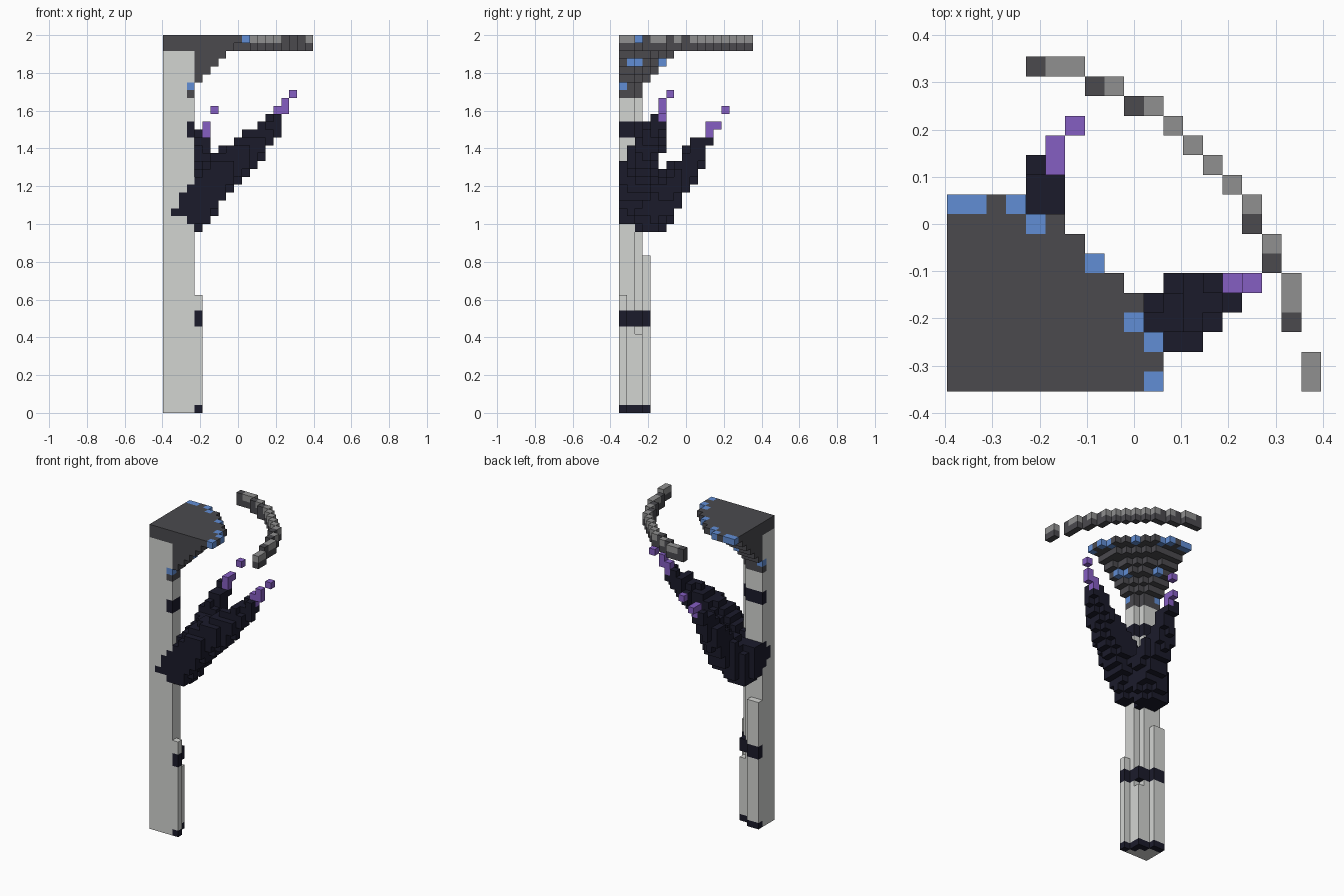
import bpy
import bmesh
from mathutils import Vector

cube = bpy.data.objects.get("Cube")
if cube:
    bpy.data.objects.remove(cube, do_unlink=True)

CELL = 1 / 24
ORIGIN = Vector((-19 / 48, -17 / 48, 0))
COLOURS = {
    "pale stone": (0.65, 0.66, 0.64),
    "mid grey": (0.28, 0.28, 0.28),
    "dark grey": (0.069, 0.068, 0.076),
    "charcoal": (0.011, 0.011, 0.024),
    "purple": (0.235, 0.112, 0.54),
    "blue": (0.12, 0.27, 0.66),
}
materials = {}
for name, rgb in COLOURS.items():
    mat = bpy.data.materials.new(name)
    mat.use_nodes = True
    mat.diffuse_color = (*rgb, 1)
    mat.node_tree.nodes["Principled BSDF"].inputs["Base Color"].default_value = (*rgb, 1)
    materials[name] = mat

cells = {}  # (i, j, k) -> (part, colour)


def put(part, colour, *spots):
    for spot in spots:
        cells[spot] = (part, colour)


def quarter_disc(limit):
    """Cells of a quarter disc around the inner corner."""
    n = int(limit ** 0.5) + 1
    return [(i, j) for i in range(n) for j in range(n)
            if i * i + (j + 1) ** 2 <= limit]


# Column core with a few raised flutes at its foot
CORE = quarter_disc(13)
FOOT = quarter_disc(18)
for k in range(46):
    put("column", "pale stone", *[(i, j, k) for i, j in CORE])
for i, j in set(FOOT) - set(CORE):
    top = 15 if i == 4 else 10 if i == 3 else 20
    put("column", "pale stone", *[(i, j, k) for k in range(top)])

# Dark bands on the outer cells of the column
for levels, disc in (((0, 11, 12), FOOT), ((35, 36), CORE)):
    outer = [(i, j) for i, j in disc
             if (i + 1, j) not in disc or (i, j + 1) not in disc]
    for k in levels:
        put("bands", "charcoal", *[(i, j, k) for i, j in outer])

# Flared capital
for k, radius in ((42, 4), (43, 5), (44, 6), (45, 7)):
    shell = set(quarter_disc(radius * (radius + 1))) - set(CORE)
    put("capital", "dark grey", *[(i, j, k) for i, j in shell])
for k in (40, 41):
    put("capital", "dark grey", *[(i, j, k) for i, j in CORE
                                  if (i + 1, j) not in CORE or (i, j + 1) not in CORE])
for k, limit in ((46, 80), (47, 110)):
    put("capital", "dark grey", *[(i, j, k) for i, j in quarter_disc(limit)])

# Blue inlays on the capital
RIM = [(10, 0), (10, 2), (9, 3), (7, 6), (4, 8), (0, 9), (1, 9), (3, 9)]
put("capital", "blue", *[(i, j, 47) for i, j in RIM])
put("capital", "blue", (6, 1, 44), (5, 2, 44), (2, 5, 44), (3, 0, 41), (0, 2, 41))


def branch(part, path):
    """Tapered limb through points given as (i, j, k, radius)."""
    for a, b in zip(path, path[1:]):
        for step in range(25):
            i, j, k, r = (p + (q - p) * step / 24 for p, q in zip(a, b))
            centre = Vector((i, j, k - 0.5))
            reach = int(r) + 2
            for x in range(max(0, int(i) - reach), int(i) + reach + 1):
                for y in range(max(0, int(j) - reach), int(j) + reach + 1):
                    for z in range(int(k) - reach, int(k) + reach + 1):
                        if (Vector((x, y, z)) - centre).length <= r:
                            put(part, "charcoal", (x, y, z))


# The two limbs spread from a shared root wrapped around the column
branch("left_branch", [(3.6, 0.7, 26.3, 2.4), (6.5, 2, 30.2, 2.6),
                       (11, 3.2, 34, 1.9), (14, 4.8, 37.2, 0.9)])
branch("back_branch", [(1, 2.7, 27.3, 2.2), (2.4, 3.5, 25.2, 2.7), (4, 5.5, 28, 2.4),
                       (4.2, 8, 31, 1.75), (4.5, 10, 34, 1.2), (4.2, 11, 35.5, 0.7)])
put("left_branch", "charcoal", (1, 0, 25), (2, 0, 25))

# Purple tips
put("left_tips", "purple", (14, 5, 37), (14, 5, 38), (15, 5, 38), (15, 5, 39), (16, 6, 40))
put("back_tips", "purple", (5, 11, 35), (5, 11, 36), (5, 12, 36), (6, 13, 38))

# Floating ring: dark underside, mixed top
LIGHT = [(5, 16), (6, 16), (8, 15), (10, 14), (15, 9), (16, 7),
         (17, 5), (17, 4), (18, 1), (18, 0)]
LIGHT += [(i, 24 - i) for i in range(11, 15)]
DARK = [(4, 16), (7, 15), (9, 14), (15, 8), (16, 6), (17, 3)]
put("ring", "dark grey", *[(i, j, 46) for i, j in LIGHT + DARK])
put("ring", "dark grey", *[(i, j, 47) for i, j in DARK])
put("ring", "mid grey", *[(i, j, 47) for i, j in LIGHT])


# One mesh per part, keeping only the exposed faces
def build(part):
    own = {c: v[1] for c, v in cells.items() if v[0] == part}
    names = sorted(set(own.values()))
    bm = bmesh.new()
    verts = {}

    def vert(point):
        key = tuple(point)
        if key not in verts:
            verts[key] = bm.verts.new(ORIGIN + Vector(key) * CELL)
        return verts[key]

    for cell, colour in own.items():
        for axis in range(3):
            u, v = (axis + 1) % 3, (axis + 2) % 3
            for side in (0, 1):
                beside = list(cell)
                beside[axis] += 2 * side - 1
                if tuple(beside) in cells:
                    continue
                corners = []
                for du, dv in ((0, 0), (1, 0), (1, 1), (0, 1)):
                    p = list(cell)
                    p[axis] += side
                    p[u] += du
                    p[v] += dv
                    corners.append(vert(p))
                face = bm.faces.new(corners if side else corners[::-1])
                face.material_index = names.index(colour)
    mesh = bpy.data.meshes.new(part)
    bm.to_mesh(mesh)
    bm.free()
    for name in names:
        mesh.materials.append(materials[name])
    bpy.context.collection.objects.link(bpy.data.objects.new(part, mesh))


for part in sorted({v[0] for v in cells.values()}):
    build(part)
